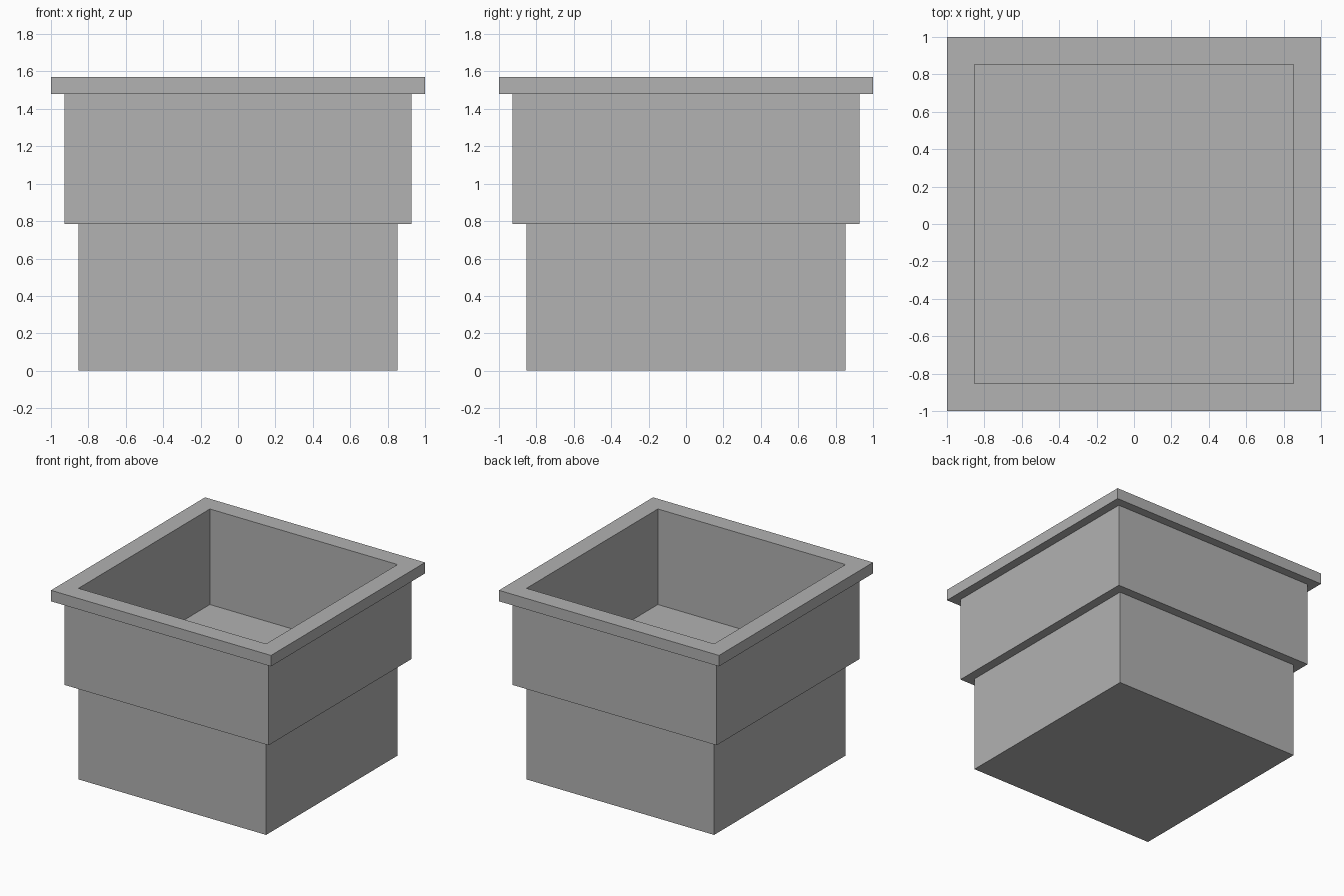
import bpy
import bmesh

cube = bpy.data.objects.get("Cube")
if cube:
    bpy.data.objects.remove(cube, do_unlink=True)

# One plain grey for the whole planter
grey = bpy.data.materials.new("plain grey")
grey.use_nodes = True
colour = (0.445, 0.445, 0.445, 1)
grey.diffuse_color = colour
grey.node_tree.nodes["Principled BSDF"].inputs["Base Color"].default_value = colour

# Square profile as (half width, height), from the base up and into the cavity
BASE, BODY, RIM = 0.853, 0.928, 1.0
STEP, LIP, TOP = 0.785, 1.48, 1.57
profile = [(BASE, 0), (BASE, STEP), (BODY, STEP), (BODY, LIP),
           (RIM, LIP), (RIM, TOP), (BASE, TOP), (BASE, STEP)]

bm = bmesh.new()
corners = [(-1, -1), (1, -1), (1, 1), (-1, 1)]
rings = [[bm.verts.new((sx * r, sy * r, z)) for sx, sy in corners]
         for r, z in profile]

# Walls, ledges and rim between neighbouring rings
for low, high in zip(rings, rings[1:]):
    for i in range(4):
        j = (i + 1) % 4
        bm.faces.new((low[i], low[j], high[j], high[i]))

# Underside and cavity floor
bm.faces.new(rings[0][::-1])
bm.faces.new(rings[-1])

mesh = bpy.data.meshes.new("planter_box")
bm.to_mesh(mesh)
bm.free()
mesh.materials.append(grey)
planter = bpy.data.objects.new("planter_box", mesh)
bpy.context.collection.objects.link(planter)
